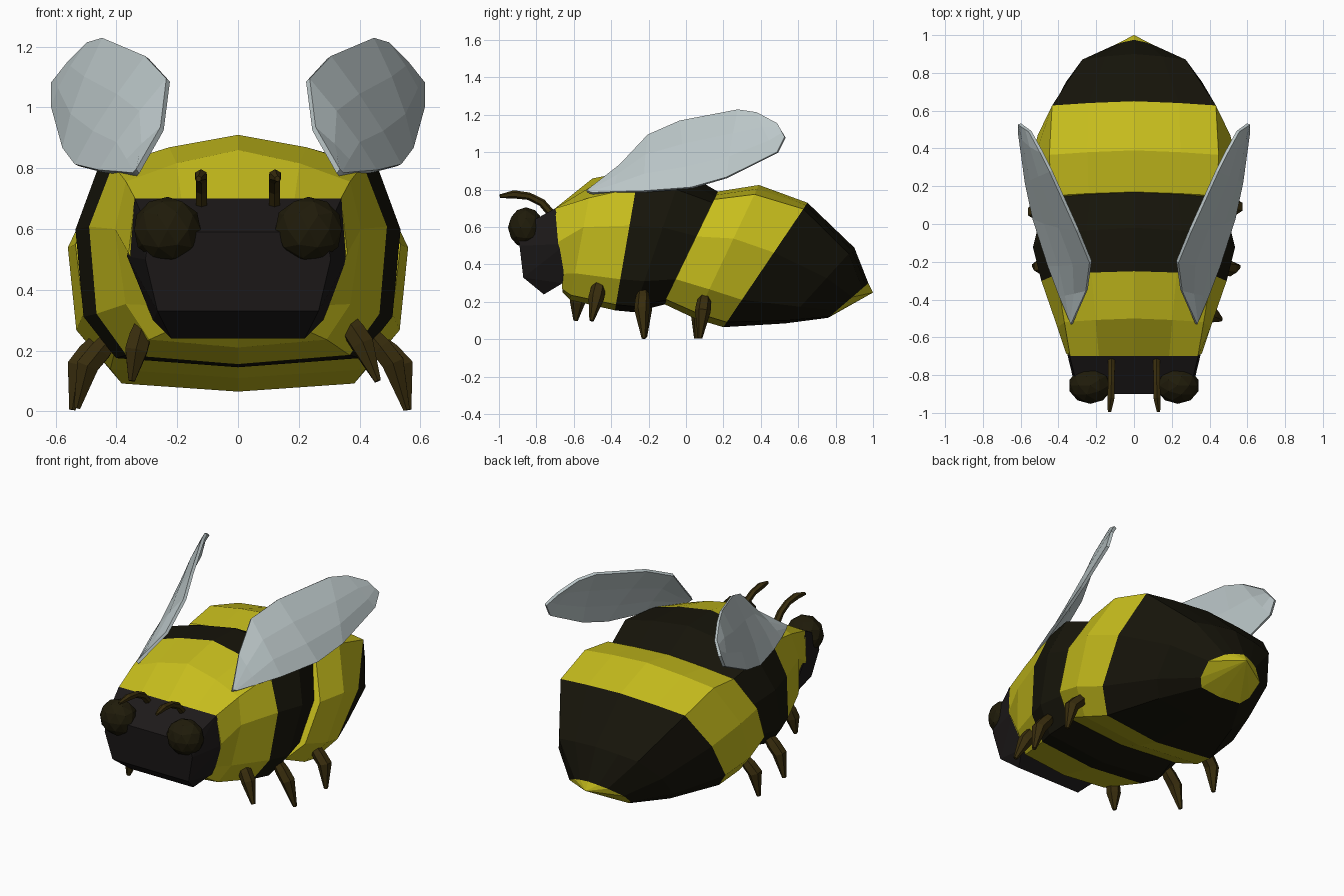
import bpy, bmesh, math
from mathutils import Vector

if "Cube" in bpy.data.objects:
    bpy.data.objects.remove(bpy.data.objects["Cube"])


def mat(name, r, g, b):
    m = bpy.data.materials.new(name)
    m.diffuse_color = (r, g, b, 1)
    m.use_nodes = True
    m.node_tree.nodes["Principled BSDF"].inputs["Base Color"].default_value = m.diffuse_color
    return m


YELLOW = mat("yellow", .57, .51, .012)
BLACK = mat("black", .008, .007, .003)
HEAD = mat("head_dark", .012, .01, .01)
EYE = mat("eye_dark", .014, .011, .003)
LEG = mat("leg_brown", .04, .026, .004)
WING = mat("wing_grey", .5, .57, .58)


def finish(name, bm, mats):
    bmesh.ops.recalc_face_normals(bm, faces=bm.faces[:])
    me = bpy.data.meshes.new(name)
    bm.to_mesh(me)
    bm.free()
    for m in mats:
        me.materials.append(m)
    ob = bpy.data.objects.new(name, me)
    bpy.context.collection.objects.link(ob)
    return ob


def mirror(ob):
    ob.modifiers.new("mirror", 'MIRROR')


def bridge(bm, rings, colours=None):
    for i, (a, b) in enumerate(zip(rings, rings[1:])):
        for k in range(len(a)):
            j = (k + 1) % len(a)
            f = bm.faces.new((a[k], a[j], b[j], b[k]))
            f.material_index = colours[i] if colours else 0


# body section: tilted ring from half width, top yz, bottom yz, corner uv, lower taper
def body_ring(bm, w, ty, tz, by, bz, cu, cv, low=1):
    half = [(0, 1), (cu * .55, 1 - .42 * (1 - cv)), (cu, cv), (1, .6),
            (.95 * low, .22), (.75 * low, .04), (0, 0)]
    loop = half + [(-u, v) for u, v in half[-2:0:-1]]
    return [bm.verts.new((u * w, by + (ty - by) * v, bz + (tz - bz) * v)) for u, v in loop]


def body(name, sections, colours, tip=None):
    bm = bmesh.new()
    rings = [body_ring(bm, *s) for s in sections]
    bridge(bm, rings, colours)
    bm.faces.new(rings[0]).material_index = colours[0]
    if tip:
        t = bm.verts.new(tip)
        r = rings[-1]
        for k in range(len(r)):
            bm.faces.new((r[k], r[(k + 1) % len(r)], t)).material_index = 0
    else:
        bm.faces.new(rings[-1]).material_index = colours[-1]
    return finish(name, bm, [YELLOW, BLACK])


body("thorax", [
    (.36, -.70, .70, -.66, .25, .94, 1, .82),
    (.405, -.50, .86, -.62, .21, .91, .84, .96),
    (.49, -.25, .91, -.38, .155, .84, .87),
    (.535, -.02, .90, -.28, .145, .86, .87),
    (.49, .17, .79, -.10, .19, .86, .9)], [0, 0, 1, 1])

body("abdomen", [
    (.535, .17, .79, -.12, .19, .82, .93),
    (.56, .39, .825, .05, .11, .80, .93),
    (.51, .65, .73, .20, .065, .85, .95),
    (.36, .90, .49, .53, .085, .76, .92),
    (.19, .975, .30, .76, .115, .6, .85)], [0, 0, 1, 1], (0, 1.0, .25))

# head: faceted hull
bm = bmesh.new()
for x, y, z in [(.34, -.70, .70), (.365, -.64, .51), (.28, -.66, .30), (.22, -.76, .24),
                (.29, -.90, .59), (.305, -.89, .50), (.265, -.87, .33)]:
    for s in (1, -1):
        bm.verts.new((s * x, y, z))
bmesh.ops.convex_hull(bm, input=bm.verts[:])
bmesh.ops.dissolve_limit(bm, angle_limit=math.radians(2), verts=bm.verts[:], edges=bm.edges[:])
finish("head", bm, [HEAD])

# eyes
bm = bmesh.new()
bmesh.ops.create_icosphere(bm, subdivisions=2, radius=1)
for v in bm.verts:
    v.co = (.232 + v.co.x * .115, -.855 + v.co.y * .097, .597 + v.co.z * .109)
mirror(finish("eyes", bm, [EYE]))


# tapered faceted tube along a path
def tube(name, pts, radii, sides=6):
    bm = bmesh.new()
    P = [Vector(p) for p in pts]
    rings = []
    for i, p in enumerate(P):
        t = (P[min(i + 1, len(P) - 1)] - P[max(i - 1, 0)]).normalized()
        a = t.cross(Vector((1, 0, 0))).normalized()
        b = t.cross(a)
        rings.append([bm.verts.new(p + radii[i] * (a * math.cos(q) + b * math.sin(q)))
                      for q in (math.tau * k / sides for k in range(sides))])
    bridge(bm, rings)
    bm.faces.new(rings[0])
    bm.faces.new(rings[-1])
    return finish(name, bm, [LEG])


mirror(tube("antennae", [(.12, -.71, .66), (.12, -.77, .73), (.12, -.84, .765),
                         (.122, -.92, .775), (.13, -.995, .765)],
            [.022, .021, .02, .022, .01]))

# legs: start, knee and foot; the front pair is not quite symmetric
legs = {
    "front_leg_right": [(.35, -.46, .31), (.41, -.48, .22), (.46, -.505, .10)],
    "front_leg_left": [(-.31, -.56, .29), (-.335, -.58, .20), (-.35, -.59, .10)],
    "middle_leg_right": [(.43, -.23, .26), (.51, -.235, .16), (.555, -.225, .005)],
    "middle_leg_left": [(-.41, -.22, .25), (-.495, -.225, .15), (-.53, -.22, .01)],
    "hind_leg_right": [(.46, .10, .23), (.54, .09, .15), (.56, .075, .005)],
    "hind_leg_left": [(-.46, .08, .23), (-.525, .065, .15), (-.545, .055, .005)],
}
for name, (a, k, f) in legs.items():
    hip = Vector(a).lerp(Vector(k), .5)
    tube(name, [a, hip, k, f], [.03, .04, .042, .012])

# wings: leading edge and trailing edge bridged through a bowed midline
lead = [(.33, -.53, .79), (.25, -.35, .93), (.23, -.20, 1.09), (.30, -.03, 1.165),
        (.44, .28, 1.225), (.49, .38, 1.21), (.55, .49, 1.15)]
trail = [(.34, -.50, .78), (.39, -.38, .785), (.45, -.22, .79), (.53, .03, .81),
         (.57, .22, .865), (.607, .49, 1.0), (.607, .53, 1.08)]
bow = Vector((.016, -.006, -.008))
bm = bmesh.new()
rows = []
for i, (a, b) in enumerate(zip(lead, trail)):
    a, b = Vector(a), Vector(b)
    k = 0 if i in (0, 6) else 1
    rows.append([bm.verts.new(a.lerp(b, t) + bow * k * h)
                 for t, h in ((0, 0), (.33, 1), (.67, 1), (1, 0))])
for a, b in zip(rows, rows[1:]):
    for k in range(3):
        bm.faces.new((a[k], a[k + 1], b[k + 1], b[k]))
wing = finish("wings", bm, [WING])
sol = wing.modifiers.new("thickness", 'SOLIDIFY')
sol.thickness = .018
sol.offset = 0
mirror(wing)
